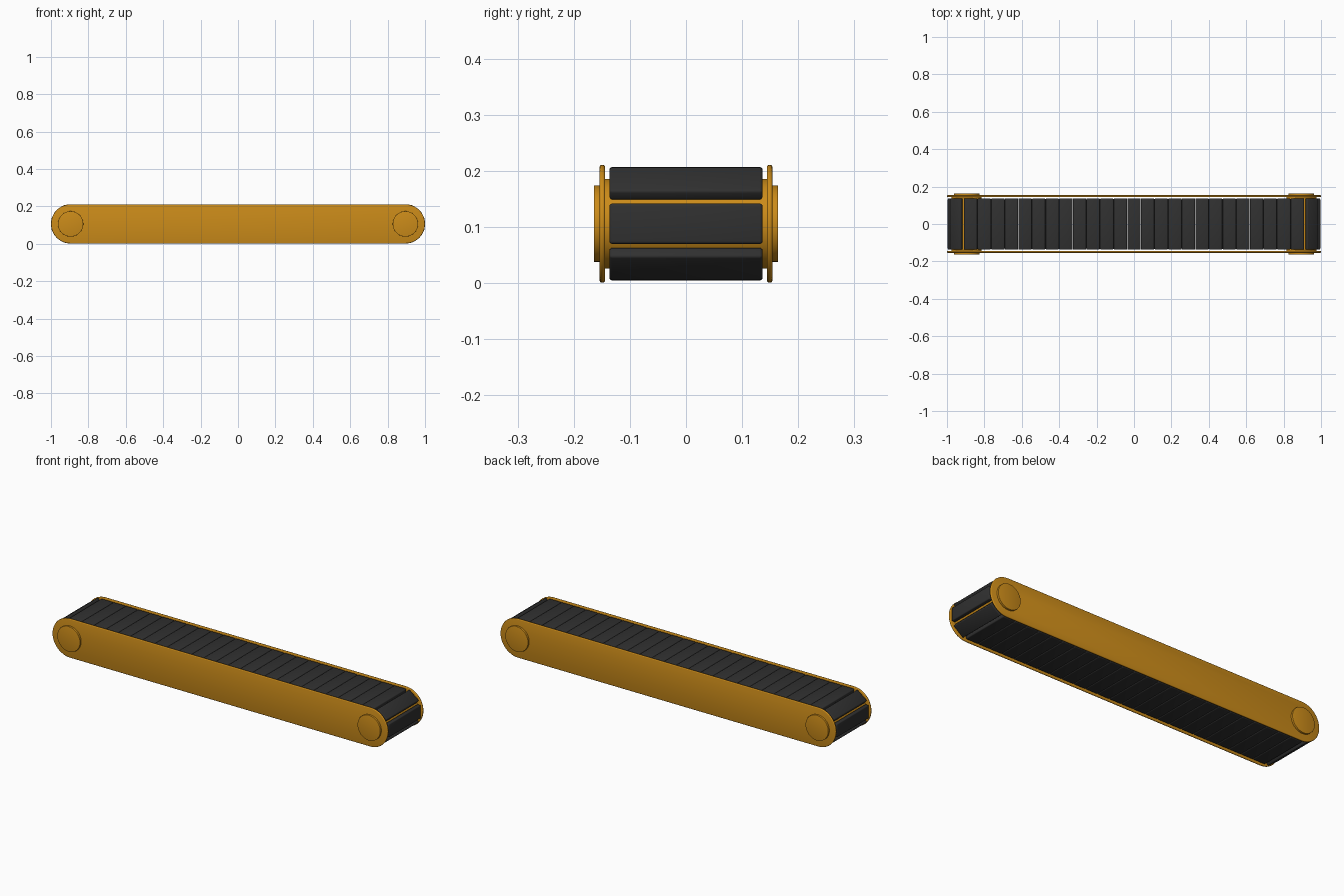
import bpy, bmesh
from math import pi, sin, cos
from mathutils import Matrix, Vector

if "Cube" in bpy.data.objects:
    bpy.data.objects.remove(bpy.data.objects["Cube"])

CX, CZ = 0.895, 0.106       # end axle position
R_PLATE, R_BELT = 0.105, 0.079
N_SLATS, SLAT_T = 56, 0.022


def material(name, color):
    m = bpy.data.materials.new(name)
    m.diffuse_color = (*color, 1)
    m.use_nodes = True
    m.node_tree.nodes["Principled BSDF"].inputs["Base Color"].default_value = m.diffuse_color
    return m


ORANGE = material("orange_paint", (0.60, 0.26, 0.01))
BLACK = material("black_rubber", (0.03, 0.03, 0.03))


def finish(name, bm, mat):
    bmesh.ops.recalc_face_normals(bm, faces=bm.faces)
    me = bpy.data.meshes.new(name)
    bm.to_mesh(me)
    bm.free()
    me.materials.append(mat)
    ob = bpy.data.objects.new(name, me)
    bpy.context.collection.objects.link(ob)
    bpy.context.view_layer.objects.active = ob
    ob.select_set(True)
    bpy.ops.object.shade_smooth_by_angle(angle=0.6)
    ob.select_set(False)
    return ob


def extrude_profile(name, pts, y0, y1, bevel, mat):
    """Extrude an x-z outline between two y values and round its rims."""
    bm = bmesh.new()
    face = bm.faces.new([bm.verts.new((x, y0, z)) for x, z in pts])
    ext = bmesh.ops.extrude_face_region(bm, geom=[face])
    bmesh.ops.translate(bm, vec=(0, y1 - y0, 0),
                        verts=[g for g in ext["geom"] if isinstance(g, bmesh.types.BMVert)])
    if bevel:
        rims = [e for e in bm.edges if abs(e.verts[0].co.y - e.verts[1].co.y) < 1e-6]
        bmesh.ops.bevel(bm, geom=rims, offset=bevel, segments=3, profile=0.5, affect='EDGES')
    return finish(name, bm, mat)


def circle(cx, r, n=48):
    return [(cx + r * cos(2 * pi * i / n), CZ + r * sin(2 * pi * i / n)) for i in range(n)]


def stadium(r, n=24):
    right = [(CX + r * cos(a), CZ + r * sin(a)) for a in (-pi / 2 + pi * i / n for i in range(n + 1))]
    return right + [(-x, 2 * CZ - z) for x, z in right]


# side plates and round axle caps
for side, s in (("front", -1), ("back", 1)):
    extrude_profile(f"{side}_side_plate", stadium(R_PLATE), s * 0.144, s * 0.154, 0.0042, ORANGE)
    for end, x in (("left", -CX), ("right", CX)):
        extrude_profile(f"{side}_{end}_axle_cap", circle(x, 0.068), s * 0.150, s * 0.164, 0.001, ORANGE)

# end rollers inside the belt
for end, x in (("left", -CX), ("right", CX)):
    extrude_profile(f"{end}_roller", circle(x, R_BELT + 0.001), -0.146, 0.146, 0, ORANGE)


def belt_point(s):
    """Point on the belt loop and outward angle, starting at the right tip."""
    arc, straight = pi * R_BELT, 2 * CX
    s = (s + arc / 2) % (2 * (arc + straight))
    flip = s >= arc + straight
    if flip:
        s -= arc + straight
    if s < arc:
        a = -pi / 2 + s / R_BELT
        x, z = CX + R_BELT * cos(a), R_BELT * sin(a)
    else:
        a, x, z = pi / 2, CX - (s - arc), R_BELT
    return (-x, -z, a + pi) if flip else (x, z, a)


# belt of rounded rigid slats
length = 2 * pi * R_BELT + 4 * CX
pitch = length / N_SLATS
belt = bmesh.new()
for i in range(N_SLATS):
    x, z, a = belt_point(i * pitch)
    mat = (Matrix.Translation((x, 0, z + CZ)) @ Matrix.Rotation(-a, 4, 'Y')
           @ Matrix.Translation((SLAT_T / 2, 0, 0))
           @ Matrix.Diagonal(Vector((SLAT_T, 0.273, pitch - 0.0008, 1))))
    bmesh.ops.create_cube(belt, size=1, matrix=mat)
bmesh.ops.bevel(belt, geom=belt.edges[:], offset=0.005, segments=3, profile=0.5, affect='EDGES')
finish("belt_slats", belt, BLACK)
